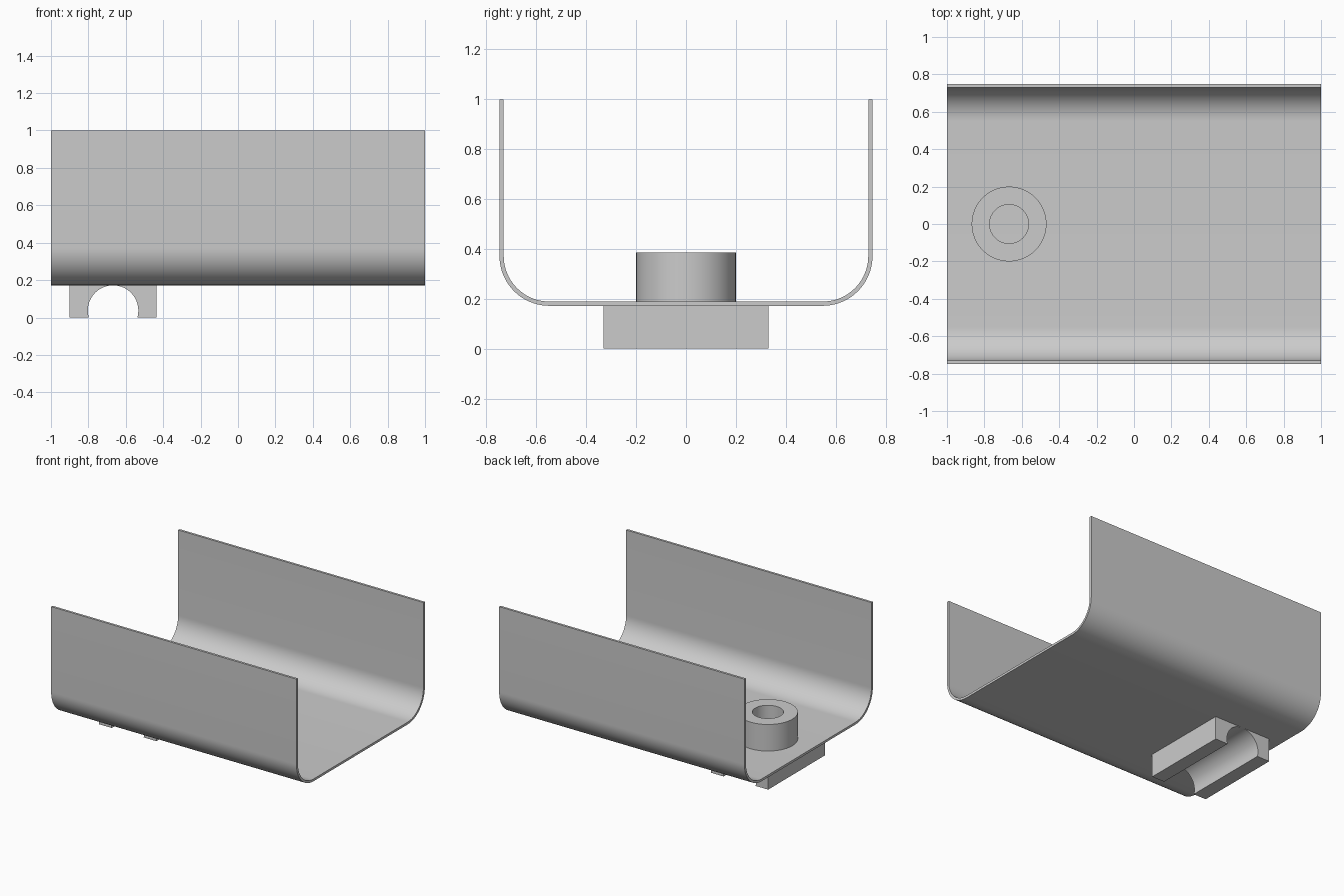
import bpy, bmesh, math
from mathutils import Vector

cube = bpy.data.objects.get("Cube")
if cube:
    bpy.data.objects.remove(cube, do_unlink=True)

grey = bpy.data.materials.new("plain grey")
grey.use_nodes = True
grey.diffuse_color = (0.6, 0.6, 0.6, 1)
grey.node_tree.nodes["Principled BSDF"].inputs["Base Color"].default_value = (0.6, 0.6, 0.6, 1)


def arc(cx, cz, r, start, end, steps):
    """Points of a circular arc, angles in degrees."""
    angles = [math.radians(start + (end - start) * i / steps) for i in range(steps + 1)]
    return [(cx + r * math.cos(a), cz + r * math.sin(a)) for a in angles]


def finish(name, bm):
    bmesh.ops.recalc_face_normals(bm, faces=bm.faces)
    mesh = bpy.data.meshes.new(name)
    bm.to_mesh(mesh)
    bm.free()
    mesh.materials.append(grey)
    obj = bpy.data.objects.new(name, mesh)
    bpy.context.collection.objects.link(obj)
    bpy.ops.object.select_all(action='DESELECT')
    obj.select_set(True)
    bpy.context.view_layer.objects.active = obj
    bpy.ops.object.shade_smooth_by_angle(angle=math.radians(30))
    return obj


def extrude_profile(name, points, to_3d, direction):
    bm = bmesh.new()
    face = bm.faces.new([bm.verts.new(to_3d(a, b)) for a, b in points])
    result = bmesh.ops.extrude_face_region(bm, geom=[face], use_keep_orig=True)
    moved = [v for v in result["geom"] if isinstance(v, bmesh.types.BMVert)]
    bmesh.ops.translate(bm, verts=moved, vec=Vector(direction))
    return finish(name, bm)


# Thin U-shaped channel with rounded lower corners, running along x
half_width, bottom, top, wall, radius = 0.748, 0.172, 1.0, 0.017, 0.2
cy, cz = half_width - radius, bottom + radius


def right_half(r):
    return arc(cy, cz, r, -90, 0, 20) + [(cy + r, top)]


outer, inner = right_half(radius), right_half(radius - wall)
outline = [(-y, z) for y, z in reversed(outer)] + outer
outline += list(reversed(inner)) + [(-y, z) for y, z in inner]
extrude_profile("channel", outline, lambda y, z: (-1, y, z), (2, 0, 0))

# Saddle block under the channel with a round groove along y
post_x, groove_r = -0.668, 0.135
groove_z = bottom - groove_r
dip = math.degrees(math.asin(groove_z / groove_r))
groove = arc(post_x, groove_z, groove_r, 180 + dip, -dip, 48)
half_block, seat = 0.233, bottom + 0.006
block = groove + [(post_x + half_block, 0), (post_x + half_block, seat),
                  (post_x - half_block, seat), (post_x - half_block, 0)]
extrude_profile("saddle_block", block, lambda x, z: (x, -0.33, z), (0, 0.66, 0))

# Round hollow boss standing on the channel floor
section = [(0.104, 0.18), (0.2, 0.18), (0.2, 0.385), (0.104, 0.385)]
bm = bmesh.new()
verts = [bm.verts.new((post_x + r, 0, z)) for r, z in section]
edges = [bm.edges.new((verts[i], verts[(i + 1) % 4])) for i in range(4)]
bmesh.ops.spin(bm, geom=verts + edges, cent=(post_x, 0, 0), axis=(0, 0, 1),
               angle=math.tau, steps=64, use_merge=True)
bmesh.ops.remove_doubles(bm, verts=bm.verts, dist=0.0001)
finish("boss", bm)
